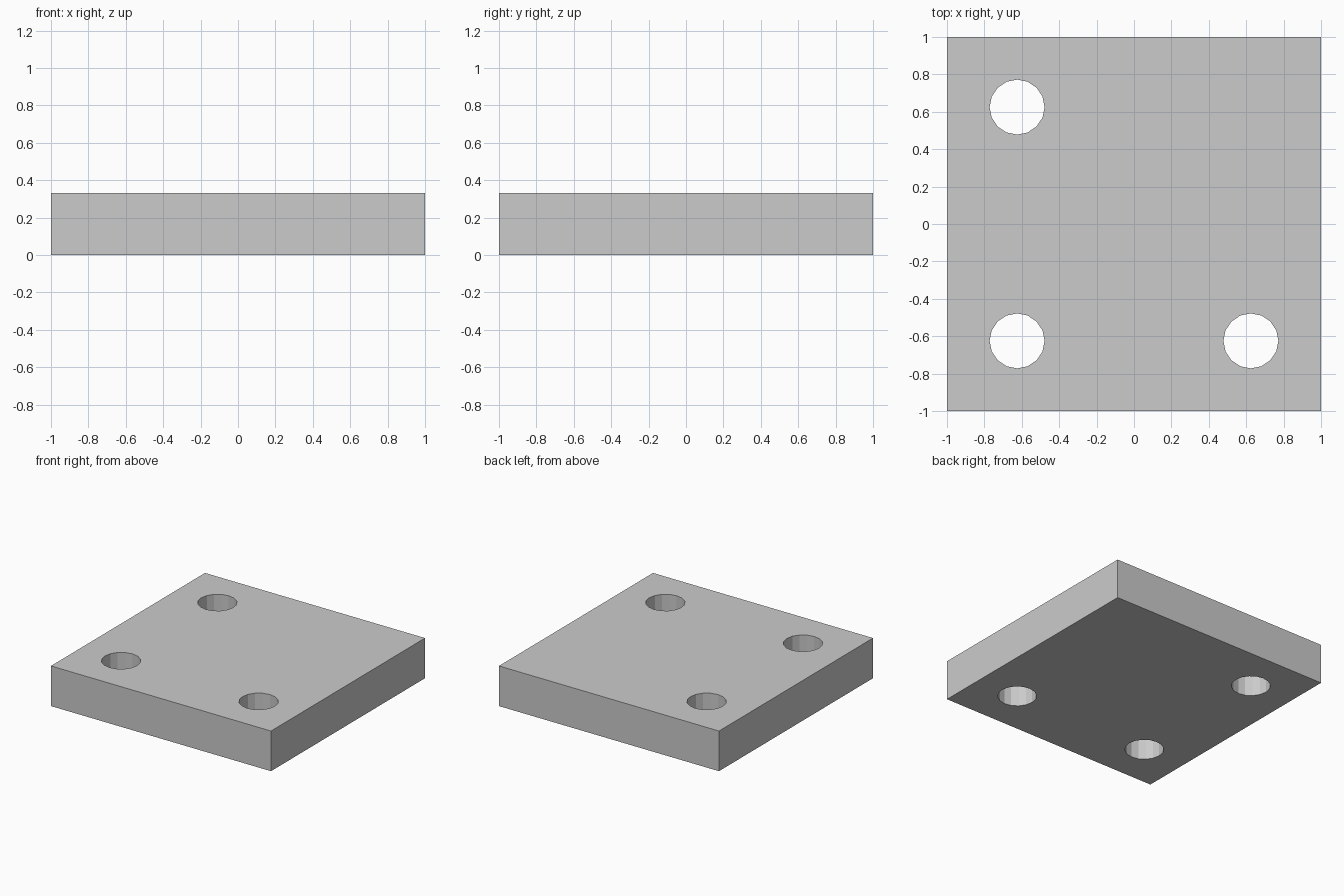
import bpy, bmesh
from math import cos, sin, tau

if "Cube" in bpy.data.objects:
    bpy.data.objects.remove(bpy.data.objects["Cube"])

THICK = 0.33
HOLE_R = 0.147
SIDES = 16
HOLES = [(-0.625, 0.625), (-0.625, -0.625), (0.625, -0.625)]

bm = bmesh.new()


def loop(points):
    verts = [bm.verts.new((x, y, 0)) for x, y in points]
    return [bm.edges.new((verts[i - 1], verts[i])) for i in range(len(verts))]


# Square outline and round holes of the plate
edges = loop([(-1, -1), (1, -1), (1, 1), (-1, 1)])
for cx, cy in HOLES:
    edges += loop([(cx + HOLE_R * cos(tau * i / SIDES),
                    cy + HOLE_R * sin(tau * i / SIDES)) for i in range(SIDES)])

# Fill between the outlines, then give the plate its thickness
bmesh.ops.triangle_fill(bm, edges=edges, use_beauty=True, normal=(0, 0, 1))
ext = bmesh.ops.extrude_face_region(bm, geom=bm.faces[:], use_keep_orig=True)
top = [v for v in ext["geom"] if isinstance(v, bmesh.types.BMVert)]
bmesh.ops.translate(bm, verts=top, vec=(0, 0, THICK))
bmesh.ops.recalc_face_normals(bm, faces=bm.faces[:])

mesh = bpy.data.meshes.new("drilled_plate")
bm.to_mesh(mesh)
bm.free()
plate = bpy.data.objects.new("drilled_plate", mesh)
bpy.context.collection.objects.link(plate)
